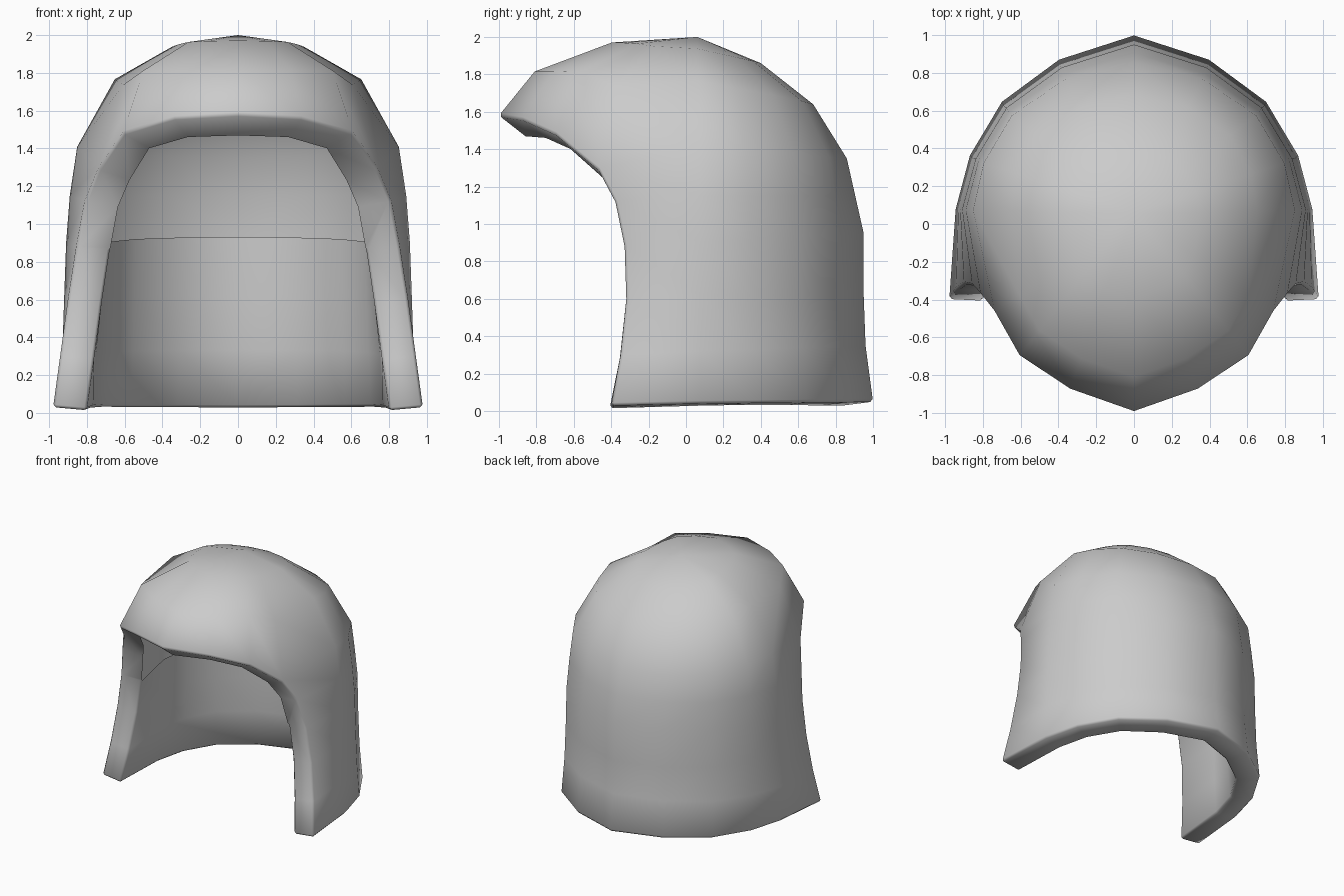
import bpy, bmesh, math

if "Cube" in bpy.data.objects:
    bpy.data.objects.remove(bpy.data.objects["Cube"])

APEX = (0, 0.06, 2.0)
CY = 0.05

# side half width, back extent, side height, back height, diagonal fullness for each ring
RINGS = [(0.35, 0.40, 1.94, 1.86, 1.03), (0.65, 0.68, 1.77, 1.64, 1.06),
         (0.85, 0.86, 1.41, 1.35, 1.03), (0.89, 0.905, 1.15, 1.15, 1.01),
         (0.91, 0.95, 0.90, 0.95, 1), (0.92, 0.95, 0.62, 0.62, 1),
         (0.93, 0.96, 0.32, 0.35, 1), (0.945, 1.00, 0.04, 0.05, 1)]
# unit outline from the side round to the back
OUTLINE = [(1, 0.03), (0.92, 0.33), (0.74, 0.63), (0.42, 0.865), (0, 1)]
# brim edge from the centre outwards, with the fall of the dome above it
BRIM = [((0, -1.0, 1.58), 0.44), ((0.34, -0.88, 1.56), 0.42),
        ((0.61, -0.70, 1.48), 0.36), ((0.74, -0.47, 1.29), 0.37)]
# cheek edge below the brim
CHEEK = [(0.81, -0.38, 1.12), (0.855, -0.33, 0.88), (0.90, -0.32, 0.60),
         (0.942, -0.35, 0.30), (0.98, -0.40, 0.03)]


def front_column(end, fall):
    """Curve from the crown down to a point on the brim."""
    pts = []
    for f, drop in ((0.43, 0.07), (0.82, fall), (1, 1)):
        pts.append((end[0] * f, APEX[1] + (end[1] - APEX[1]) * f,
                    APEX[2] + (end[2] - APEX[2]) * drop))
    return pts


def back_column(ux, uy):
    """Curve from the crown down to the neck."""
    pts = []
    for a, b, zs, zb, full in RINGS:
        k = 1 + (full - 1) * min(1, 2 * ux * uy)
        pts.append((a * ux * k, CY + (b - CY) * uy * k, zs + (zb - zs) * uy))
    return pts


columns = [front_column(*p) for p in BRIM]
columns[3] += CHEEK
columns += [back_column(*u) for u in OUTLINE]

# half of the shell surface
bm = bmesh.new()
apex = bm.verts.new(APEX)
grid = [[bm.verts.new(p) for p in col] for col in columns]
for c0, c1 in zip(grid, grid[1:]):
    bm.faces.new((apex, c0[0], c1[0]))
    for r in range(min(len(c0), len(c1)) - 1):
        bm.faces.new((c0[r], c0[r + 1], c1[r + 1], c1[r]))
bm.normal_update()
if sum(f.normal.z for f in bm.faces) < 0:
    bmesh.ops.reverse_faces(bm, faces=bm.faces[:])
mesh = bpy.data.meshes.new("helmet_shell")
bm.to_mesh(mesh)
bm.free()
shell = bpy.data.objects.new("helmet_shell", mesh)
bpy.context.collection.objects.link(shell)
bpy.context.view_layer.objects.active = shell
shell.select_set(True)

# mirrored halves, then wall thickness
mirror = shell.modifiers.new("mirror", 'MIRROR')
mirror.merge_threshold = 0.001
bpy.ops.object.modifier_apply(modifier="mirror")
outer_count = len(shell.data.polygons)
wall = shell.modifiers.new("wall", 'SOLIDIFY')
wall.thickness = 0.18
wall.offset = -1
bpy.ops.object.modifier_apply(modifier="wall")

# the inner lining stops at ear height, the crown is a single skin
bm = bmesh.new()
bm.from_mesh(shell.data)
bm.faces.ensure_lookup_table()
lining = bm.faces[outer_count:2 * outer_count]
bmesh.ops.delete(bm, geom=[f for f in lining if f.calc_center_median().z > 0.9],
                 context='FACES')
bm.to_mesh(shell.data)
bm.free()

# softened rim
soft = shell.modifiers.new("soft_rim", 'BEVEL')
soft.width = 0.015
soft.segments = 1
soft.limit_method = 'ANGLE'
soft.angle_limit = math.radians(58)
bpy.ops.object.modifier_apply(modifier="soft_rim")
bpy.ops.object.shade_smooth_by_angle(angle=math.radians(65))

grey = bpy.data.materials.new("light grey")
grey.diffuse_color = (0.6, 0.6, 0.6, 1)
grey.use_nodes = True
grey.node_tree.nodes["Principled BSDF"].inputs["Base Color"].default_value = grey.diffuse_color
shell.data.materials.append(grey)
